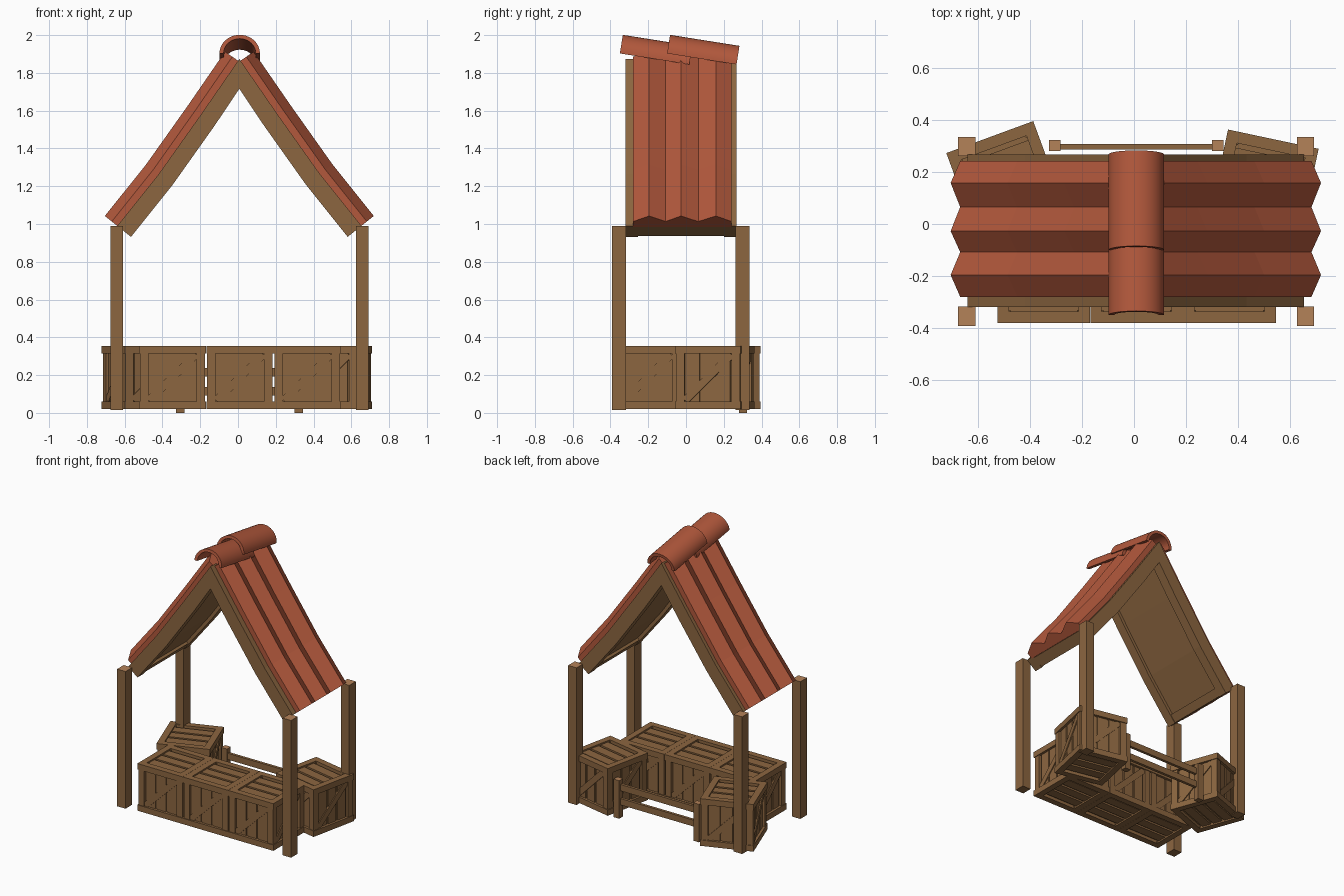
import bpy, bmesh, math
from mathutils import Matrix, Vector

if "Cube" in bpy.data.objects:
    bpy.data.objects.remove(bpy.data.objects["Cube"])


def material(name, rgb):
    m = bpy.data.materials.new(name)
    m.diffuse_color = (*rgb, 1)
    m.use_nodes = True
    m.node_tree.nodes["Principled BSDF"].inputs["Base Color"].default_value = m.diffuse_color
    return m


WOOD = material("brown wood", (0.262, 0.133, 0.051))
TAN = material("light end grain", (0.456, 0.223, 0.098))
RED = material("red roof tile", (0.445, 0.098, 0.045))


def finish(name, bm, *mats):
    bmesh.ops.recalc_face_normals(bm, faces=bm.faces)
    me = bpy.data.meshes.new(name)
    bm.to_mesh(me)
    bm.free()
    for m in mats:
        me.materials.append(m)
    ob = bpy.data.objects.new(name, me)
    bpy.context.collection.objects.link(ob)
    return ob


def box(bm, centre, size, rot=Matrix(), pre=Matrix()):
    m = pre @ Matrix.Translation(centre) @ rot @ Matrix.Diagonal((*size, 1))
    bmesh.ops.create_cube(bm, size=1, matrix=m)


def post(name, x, y, sx, sy, z0, z1):
    bm = bmesh.new()
    box(bm, (x, y, (z0 + z1) / 2), (sx, sy, z1 - z0))
    bm.normal_update()
    for f in bm.faces:
        f.material_index = 1 if f.normal.z > 0.9 else 0
    return finish(name, bm, WOOD, TAN)


# Corner posts
for sx, x in (("left", -0.643), ("right", 0.659)):
    for sy, y in (("front", -0.355), ("back", 0.298)):
        post(f"{sy}_{sx}_post", x, y, 0.066, 0.074, 0.015, 0.99)

# Low fence at the back
for side, x in (("left", -0.305), ("right", 0.322)):
    post(f"fence_post_{side}", x, 0.301, 0.045, 0.042, 0.0, 0.27)
for label, z in (("upper", 0.215), ("lower", 0.115)):
    bm = bmesh.new()
    box(bm, (0.008, 0.297, z), (0.63, 0.02, 0.045))
    finish(f"fence_rail_{label}", bm, WOOD)


# Crates: core, edge frame, planks and diagonal braces
def crate(name, x, y, angle):
    bm = bmesh.new()
    box(bm, (0, 0, 0), (0.308, 0.308, 0.308))
    for k in range(4):
        r = Matrix.Rotation(k * math.pi / 2, 4, 'Z')
        box(bm, (0.1505, 0.1505, 0), (0.045, 0.045, 0.34), pre=r)
        for z in (-0.156, 0.156):
            box(bm, (0, -0.156, z), (0.356, 0.044, 0.044), pre=r)
        for px in (-0.083, 0, 0.083):
            box(bm, (px, -0.152, 0), (0.07, 0.018, 0.29), pre=r)
        box(bm, (0, -0.155, 0), (0.36, 0.026, 0.042),
            Matrix.Rotation(math.radians(-46), 4, 'Y'), r)
    for z in (-0.156, 0.156):
        for py in (-0.083, 0, 0.083):
            box(bm, (0, py, z), (0.29, 0.066, 0.022))
    ob = finish(name, bm, WOOD)
    ob.location = (x, y, 0.1875)
    ob.rotation_euler.z = math.radians(angle)
    ob.scale.z = 0.335 / 0.356


for name, x, y, a in (("front_crate_left", -0.347, -0.203, 0),
                      ("front_crate_middle", 0.01, -0.203, 0),
                      ("front_crate_right", 0.367, -0.203, 0),
                      ("back_crate_left", -0.493, 0.167, 20.2),
                      ("back_crate_right", 0.4985, 0.152, -12)):
    crate(name, x, y, a)

# Sagging roof line, from eave to ridge (distance from centre, height)
CX = 0.007
CURVE = [Vector(p) for p in ((0.64, 0.985), (0.42, 1.26), (0.2, 1.57), (0.0, 1.86))]


def off(i, t, meet=False):
    """Point i of the roof line moved t outwards; 'meet' keeps the ridge at the centre."""
    if meet and i == 3:
        return Vector((0, CURVE[3].y + 1.7 * t))
    d = CURVE[min(i + 1, 3)] - CURVE[max(i - 1, 0)]
    return CURVE[i] + Vector((-d.x, d.y)).yx.normalized() * t


def slab(name, sign, ys, low, high, mat, meet=True, stations=range(4)):
    """Sheet following the roof line; high(j, i) is its upper offset at row j."""
    bm = bmesh.new()
    grid = []
    for j, y in enumerate(ys):
        row = []
        for t in (low, high(j)):
            for i in stations:
                p = off(i, t, meet)
                row.append(bm.verts.new((CX + sign * p.x, y, p.y)))
        n = len(stations)
        grid.append(row[:n] + row[n:][::-1])
    n = len(grid[0])
    for a, b in zip(grid, grid[1:]):
        for k in range(n):
            bm.faces.new((a[k], a[(k + 1) % n], b[(k + 1) % n], b[k]))
    for row in (grid[0], grid[-1]):
        h = n // 2
        for k in range(h - 1):
            bm.faces.new((row[k], row[k + 1], row[n - 2 - k], row[n - 1 - k]))
    return finish(name, bm, mat)


RIDGES = [-0.28, -0.196, -0.108, -0.027, 0.065, 0.158, 0.242]
for side, s in (("left", -1), ("right", 1)):
    # Corrugated tiles
    slab(f"roof_tiles_{side}", s, RIDGES, 0.0,
         lambda j: 0.092 if j % 2 else 0.045, RED, meet=False)
    # Rafters and ceiling panel
    slab(f"front_rafter_{side}", s, (-0.32, -0.255), -0.085, lambda j: 0.008, WOOD)
    slab(f"back_rafter_{side}", s, (0.2, 0.268), -0.085, lambda j: 0.008, WOOD)
    slab(f"ceiling_panel_{side}", s, (-0.26, 0.205), -0.062, lambda j: -0.002, WOOD)
    # Board along the eave
    bm = bmesh.new()
    d = CURVE[1] - CURVE[0]
    c = off(0, -0.045) + d.normalized() * 0.033
    box(bm, (CX + s * c.x, -0.028, c.y), (0.06, 0.46, 0.07),
        Matrix.Rotation(s * math.atan2(d.y, -d.x), 4, 'Y'))
    finish(f"eave_board_{side}", bm, WOOD)

# Two tilted half-round ridge caps
for label, y0 in (("front", -0.35), ("back", -0.1)):
    bm = bmesh.new()
    N, L = 20, 0.372
    ends = []
    for y in (0, L):
        ring = []
        for r in (0.107, 0.085):
            ring.append([bm.verts.new((r * math.cos(math.pi * k / N), y,
                                       r * 0.93 * math.sin(math.pi * k / N)))
                         for k in range(N + 1)])
        ends.append(ring[0] + ring[1][::-1])
    a, b = ends
    n = len(a)
    for k in range(n):
        bm.faces.new((a[k], a[(k + 1) % n], b[(k + 1) % n], b[k]))
    for row in ends:
        for k in range(N):
            bm.faces.new((row[k], row[k + 1], row[n - 2 - k], row[n - 1 - k]))
    cap = finish(f"ridge_cap_{label}", bm, RED)
    cap.location = (0.009, y0, 1.903)
    cap.rotation_euler.x = math.radians(-9)
    bpy.ops.object.select_all(action='DESELECT')
    cap.select_set(True)
    bpy.context.view_layer.objects.active = cap
    bpy.ops.object.shade_smooth_by_angle(angle=math.radians(30))
